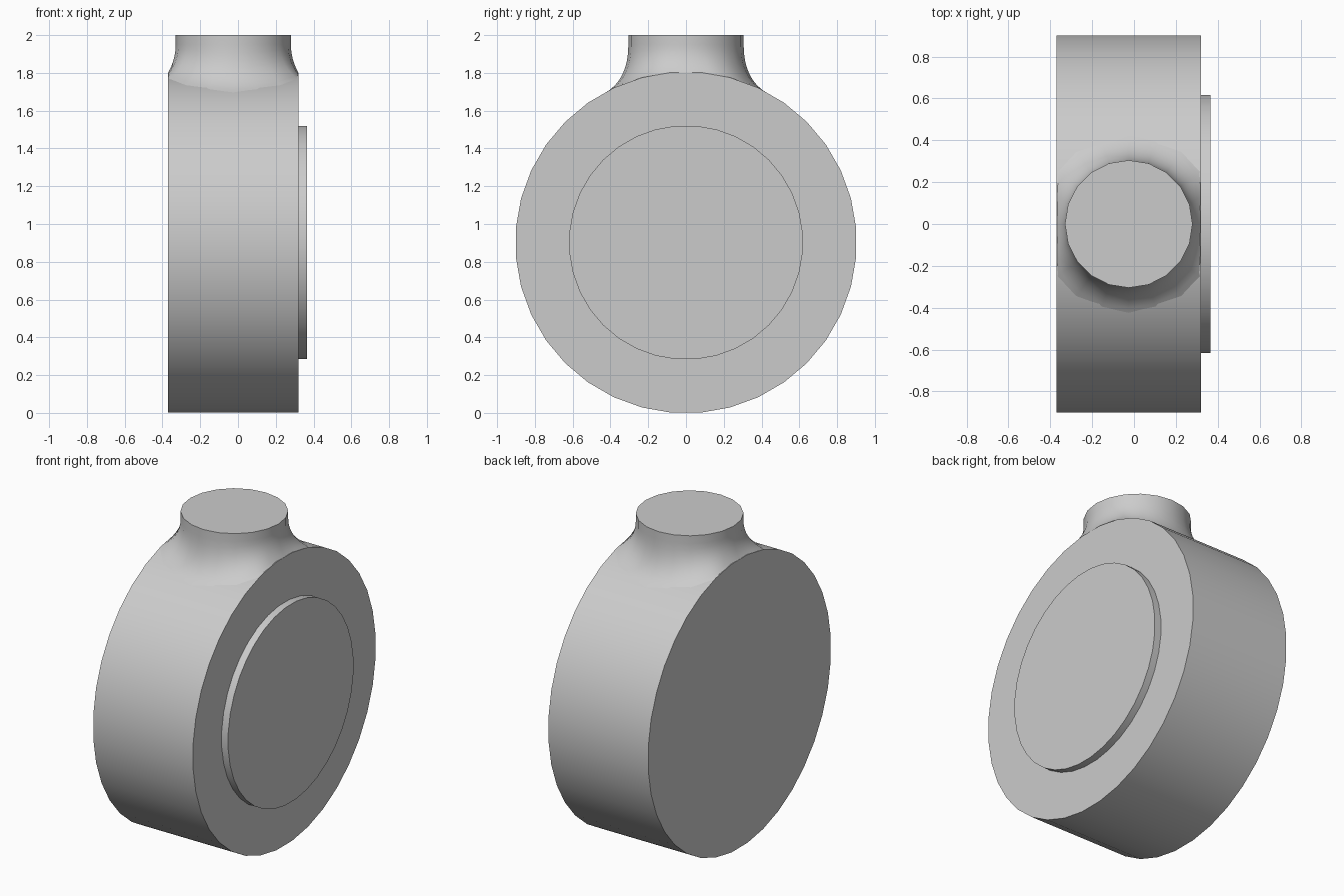
import bpy, bmesh, math

cube = bpy.data.objects.get("Cube")
if cube:
    bpy.data.objects.remove(cube, do_unlink=True)

grey = bpy.data.materials.new("plain grey")
grey.use_nodes = True
color = (0.6, 0.6, 0.6, 1)
grey.diffuse_color = color
grey.node_tree.nodes["Principled BSDF"].inputs["Base Color"].default_value = color

AXIS_Z, RADIUS = 0.902, 0.904
X_MIN, X_MAX = -0.37, 0.32
MID_X = (X_MIN + X_MAX) / 2
HALF = (X_MAX - X_MIN) / 2 - 0.0005


def loft(name, rings):
    """Skin a stack of equal rings and cap both ends."""
    bm = bmesh.new()
    loops = [[bm.verts.new(p) for p in ring] for ring in rings]
    n = len(loops[0])
    for a, b in zip(loops, loops[1:]):
        for i in range(n):
            j = (i + 1) % n
            bm.faces.new((a[i], a[j], b[j], b[i]))
    bm.faces.new(loops[0])
    bm.faces.new(loops[-1])
    bmesh.ops.recalc_face_normals(bm, faces=bm.faces)
    mesh = bpy.data.meshes.new(name)
    bm.to_mesh(mesh)
    bm.free()
    mesh.materials.append(grey)
    obj = bpy.data.objects.new(name, mesh)
    bpy.context.collection.objects.link(obj)
    bpy.ops.object.select_all(action='DESELECT')
    obj.select_set(True)
    bpy.context.view_layer.objects.active = obj
    bpy.ops.object.shade_smooth_by_angle(angle=math.radians(35))
    return obj


def disc_ring(x, radius, n=36):
    """Ring around the x axis, with a flat side at the bottom."""
    angles = [2 * math.pi * (i + 0.5) / n for i in range(n)]
    return [(x, radius * math.sin(a), AXIS_Z + radius * math.cos(a)) for a in angles]


# Wheel-shaped body and raised plate on its side
loft("round_body", [disc_ring(X_MIN, RADIUS), disc_ring(X_MAX, RADIUS)])
loft("side_plate", [disc_ring(X_MAX - 0.02, 0.62), disc_ring(0.365, 0.62)])

# Neck that flares out to meet the curved body, held within its width
NECK_R, FOOT_R, BEND_Z, SIDES, STEPS = 0.305, 0.43, 1.95, 20, 8


def neck_point(angle, t):
    c, s = math.cos(angle), math.sin(angle)
    foot_x = max(-HALF, min(HALF, FOOT_R * c))
    foot_y = FOOT_R * s
    foot_z = AXIS_Z + math.sqrt(RADIUS ** 2 - foot_y ** 2) - 0.004
    top, mid, foot = (1 - t) ** 2, 2 * t * (1 - t), t * t
    return (MID_X + NECK_R * c * (top + mid) + foot_x * foot,
            NECK_R * s * (top + mid) + foot_y * foot,
            BEND_Z * top + (foot_z + 0.07) * mid + foot_z * foot)


angles = [2 * math.pi * i / SIDES for i in range(SIDES)]
rings = [[(MID_X + NECK_R * math.cos(a), NECK_R * math.sin(a), 2.0) for a in angles]]
rings += [[neck_point(a, k / STEPS) for a in angles] for k in range(STEPS + 1)]
# Closing ring hidden inside the body
rings.append([(MID_X + 0.2 * math.cos(a), 0.2 * math.sin(a), 1.5) for a in angles])
loft("flared_neck", rings)
